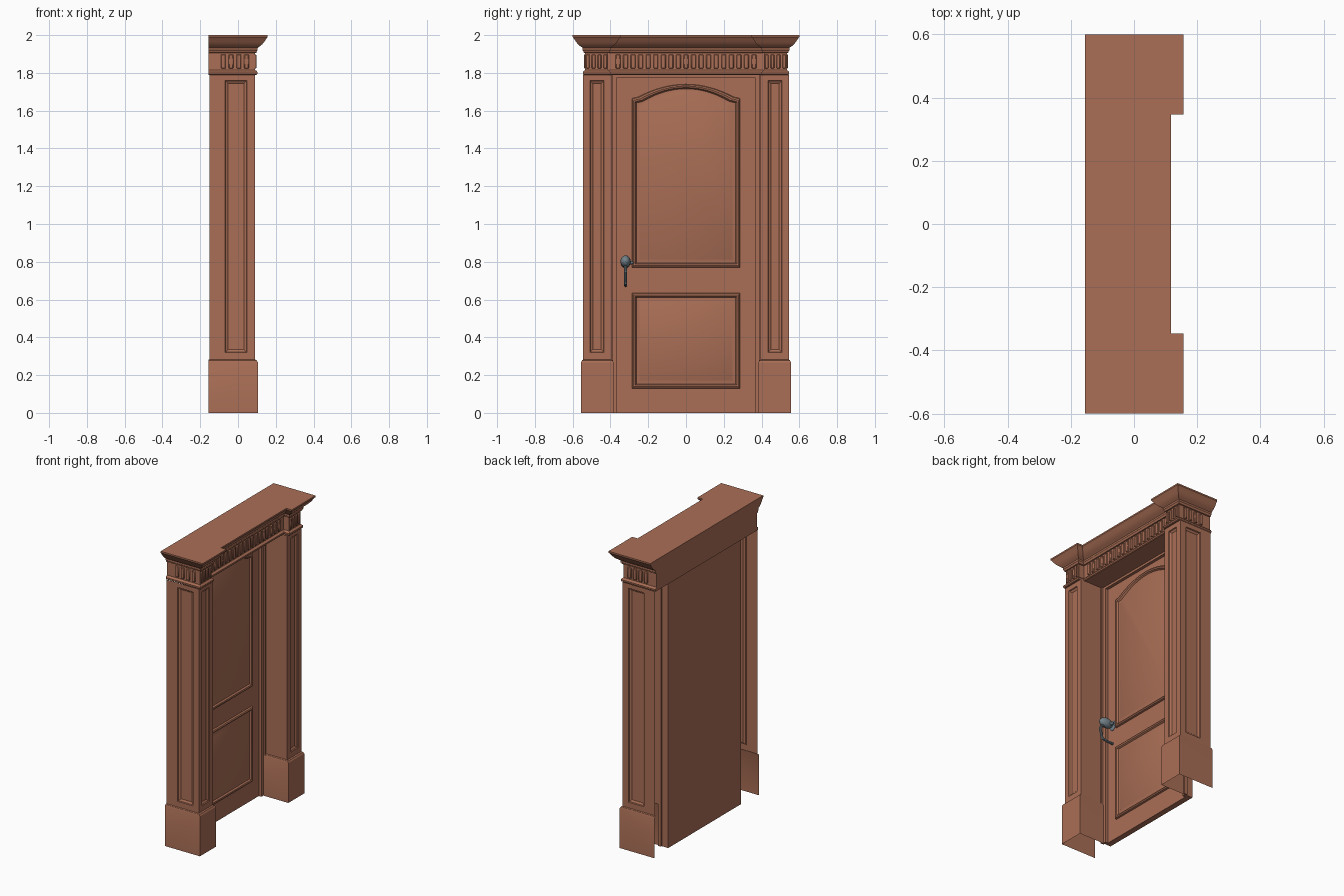
import bpy, bmesh, math
from mathutils import Vector

if "Cube" in bpy.data.objects:
    bpy.data.objects.remove(bpy.data.objects["Cube"])


def material(name, rgb):
    m = bpy.data.materials.new(name)
    m.diffuse_color = (*rgb, 1)
    m.use_nodes = True
    m.node_tree.nodes["Principled BSDF"].inputs["Base Color"].default_value = m.diffuse_color
    return m


WOOD = material("brown_wood", (0.40, 0.157, 0.092))
METAL = material("grey_metal", (0.17, 0.22, 0.25))


def finish(name, bm, mat):
    """Weld, orient outward and link a mesh."""
    bmesh.ops.remove_doubles(bm, verts=bm.verts, dist=0.0001)
    bmesh.ops.recalc_face_normals(bm, faces=bm.faces)
    front = max(bm.faces, key=lambda f: f.calc_center_median().x + 0.001 * abs(f.normal.x))
    if front.normal.x < 0:
        bmesh.ops.reverse_faces(bm, faces=bm.faces)
    me = bpy.data.meshes.new(name)
    bm.to_mesh(me)
    bm.free()
    me.materials.append(mat)
    ob = bpy.data.objects.new(name, me)
    bpy.context.collection.objects.link(ob)
    return ob


def loft(bm, rings, closed=True, cap_start=False, cap_end=False):
    rows = [[bm.verts.new(p) for p in r] for r in rings]
    n = len(rows[0])
    for a, b in zip(rows, rows[1:]):
        for i in range(n if closed else n - 1):
            j = (i + 1) % n
            bm.faces.new((a[i], a[j], b[j], b[i]))
    if cap_start:
        bm.faces.new(rows[0])
    if cap_end:
        bm.faces.new(rows[-1])


def add_box(bm, x0, x1, y0, y1, z0, z1):
    ring = lambda z: [(x0, y0, z), (x1, y0, z), (x1, y1, z), (x0, y1, z)]
    loft(bm, [ring(z0), ring(z1)], cap_start=True, cap_end=True)


def box(name, *dims):
    bm = bmesh.new()
    add_box(bm, *dims)
    return finish(name, bm, WOOD)


def rect(a0, a1, z0, z1, d=0):
    return [(a0 + d, z0 + d), (a1 - d, z0 + d), (a1 - d, z1 - d), (a0 + d, z1 - d)]


# Entablature: frieze, bands and cornice lofted around one stepped outline
def outline(d, z):
    o, i, f, c, b = 0.54 + d, 0.407 - d, 0.097 + d, 0.057 + d, -0.155
    return [(b, -o, z), (f, -o, z), (f, -i, z), (c, -i, z),
            (c, i, z), (f, i, z), (f, o, z), (b, o, z)]


LEVELS = [(0.002, 1.79), (0.006, 1.794), (0.006, 1.804), (0.001, 1.811), (-0.006, 1.815),
          (-0.006, 1.905), (0.001, 1.907), (0.003, 1.915), (0.007, 1.92), (0.007, 1.932),
          (0.012, 1.936), (0.022, 1.943), (0.032, 1.952), (0.042, 1.964), (0.05, 1.977),
          (0.056, 1.985), (0.06, 1.99), (0.06, 2.0)]
bm = bmesh.new()
loft(bm, [outline(d, z) for d, z in LEVELS], cap_start=True, cap_end=True)
finish("entablature", bm, WOOD)

# Raised frieze blocks along the middle, pilaster fronts and outer sides
bm = bmesh.new()
for k in range(19):
    y = -0.36 + 0.04 * k
    add_box(bm, 0.045, 0.058, y - 0.013, y + 0.013, 1.823, 1.898)
for s in (-1, 1):
    for k in range(4):
        y = s * (0.427 + 0.031 * k)
        add_box(bm, 0.085, 0.098, y - 0.01, y + 0.01, 1.823, 1.898)
        x = -0.078 + 0.041 * k
        a, b = sorted((s * 0.53, s * 0.541))
        add_box(bm, x - 0.013, x + 0.013, a, b, 1.823, 1.898)
bev = finish("frieze_blocks", bm, WOOD).modifiers.new("chamfer", 'BEVEL')
bev.width, bev.segments = 0.004, 1

# Pilasters and plinths: shells open towards the back
ZB, ZT = 0.28, 1.79
STEPS = [(0, 0), (0.003, -0.006), (0.01, -0.009), (0.016, -0.014)]
for s, side in ((1, "right"), (-1, "left")):
    bm = bmesh.new()
    # panelled front face
    rings = [[(0.09, s * y, z) for y, z in rect(0.395, 0.545, ZB, ZT)]]
    rings += [[(0.09 + h, s * y, z) for y, z in rect(0.433, 0.509, 0.32, 1.76, d)]
              for d, h in STEPS]
    loft(bm, rings, cap_end=True)
    # panelled outer face
    rings = [[(x, s * 0.545, z) for x, z in rect(-0.15, 0.09, ZB, ZT)]]
    rings += [[(x, s * (0.545 + h), z) for x, z in rect(-0.068, 0.047, 0.32, 1.76, d)]
              for d, h in STEPS]
    loft(bm, rings, cap_end=True)
    # plain inner face
    loft(bm, [[(0.09, s * 0.395, z), (-0.08, s * 0.395, z)] for z in (ZB, ZT)], closed=False)
    finish(side + "_pilaster", bm, WOOD)

    bm = bmesh.new()
    loft(bm, [[(-0.155, s * (0.545 + e), z), (0.09 + 1.5 * e, s * (0.545 + e), z),
               (0.09 + 1.5 * e, s * (0.395 - e), z), (-0.08, s * (0.395 - e), z)]
              for e, z in ((0.01, 0), (0.01, 0.268), (0.006, 0.278), (0, 0.282))], closed=False)
    finish(side + "_plinth", bm, WOOD)

    a, b = sorted((s * 0.364, s * 0.386))
    box(side + "_jamb", -0.138, -0.08, a, b, 0, 1.79)
    a, b = sorted((s * 0.386, s * 0.396))
    box(side + "_jamb_bead", -0.09, -0.068, a, b, 0, 1.79)

# Door slab and head of the frame
DX = -0.10
box("door_slab", -0.138, DX, -0.364, 0.364, 0, 1.79)
box("door_head", -0.138, -0.08, -0.364, 0.364, 1.775, 1.79)


# Door panel mouldings
def panel_outline(d, z0, z1, rise):
    w = 0.287 - d
    pts = [(-w, z0 + d), (w, z0 + d), (w, z1 - d)]
    if rise:
        a = w - 0.035
        for k in range(17):
            t = 1 - k / 8
            pts.append((a * t, z1 - d + 0.008 + (rise - 0.008) * (1 - t * t)))
    return pts + [(-w, z1 - d)]


PANEL = [(0, 0), (0.003, 0.011), (0.01, 0.015), (0.018, 0.012), (0.024, 0.002),
         (0.036, 0.002), (0.046, 0.007)]
for name, z0, z1, rise in (("upper_panel", 0.77, 1.665, 0.075), ("lower_panel", 0.13, 0.635, 0)):
    bm = bmesh.new()
    loft(bm, [[(DX + h, y, z) for y, z in panel_outline(d, z0, z1, rise)]
              for d, h in PANEL], cap_end=True)
    finish(name, bm, WOOD)

# Door handle: oval knob, thumb piece and curved pull
HY = -0.32


def ellipsoid(name, centre, radii):
    bm = bmesh.new()
    bmesh.ops.create_uvsphere(bm, u_segments=20, v_segments=12, radius=1)
    bmesh.ops.scale(bm, vec=radii, verts=bm.verts)
    bmesh.ops.translate(bm, vec=centre, verts=bm.verts)
    return finish(name, bm, METAL)


ellipsoid("handle_rose", (-0.098, HY, 0.80), (0.008, 0.026, 0.034))
ellipsoid("handle_knob", (-0.047, HY, 0.802), (0.05, 0.027, 0.032))
ellipsoid("handle_thumb_piece", (-0.07, HY + 0.022, 0.795), (0.014, 0.022, 0.01))

bm = bmesh.new()
path = [Vector((x, HY, z)) for x, z in ((-0.04, 0.785), (-0.01, 0.765), (0.0, 0.745), (-0.008, 0.72),
                                        (-0.012, 0.70), (-0.02, 0.685), (-0.05, 0.677), (-0.10, 0.675))]
rings = []
for i, p in enumerate(path):
    t = (path[min(i + 1, len(path) - 1)] - path[max(i - 1, 0)]).normalized()
    u = Vector((0, 1, 0))
    v = t.cross(u)
    rings.append([p + 0.008 * (math.cos(q) * u + math.sin(q) * v)
                  for q in (math.tau * k / 10 for k in range(10))])
loft(bm, rings, cap_start=True, cap_end=True)
finish("handle_pull", bm, METAL)

# Smooth curves, keep sharp edges
for ob in bpy.context.collection.objects:
    ob.select_set(True)
    bpy.context.view_layer.objects.active = ob
bpy.ops.object.shade_smooth_by_angle(angle=math.radians(30))
